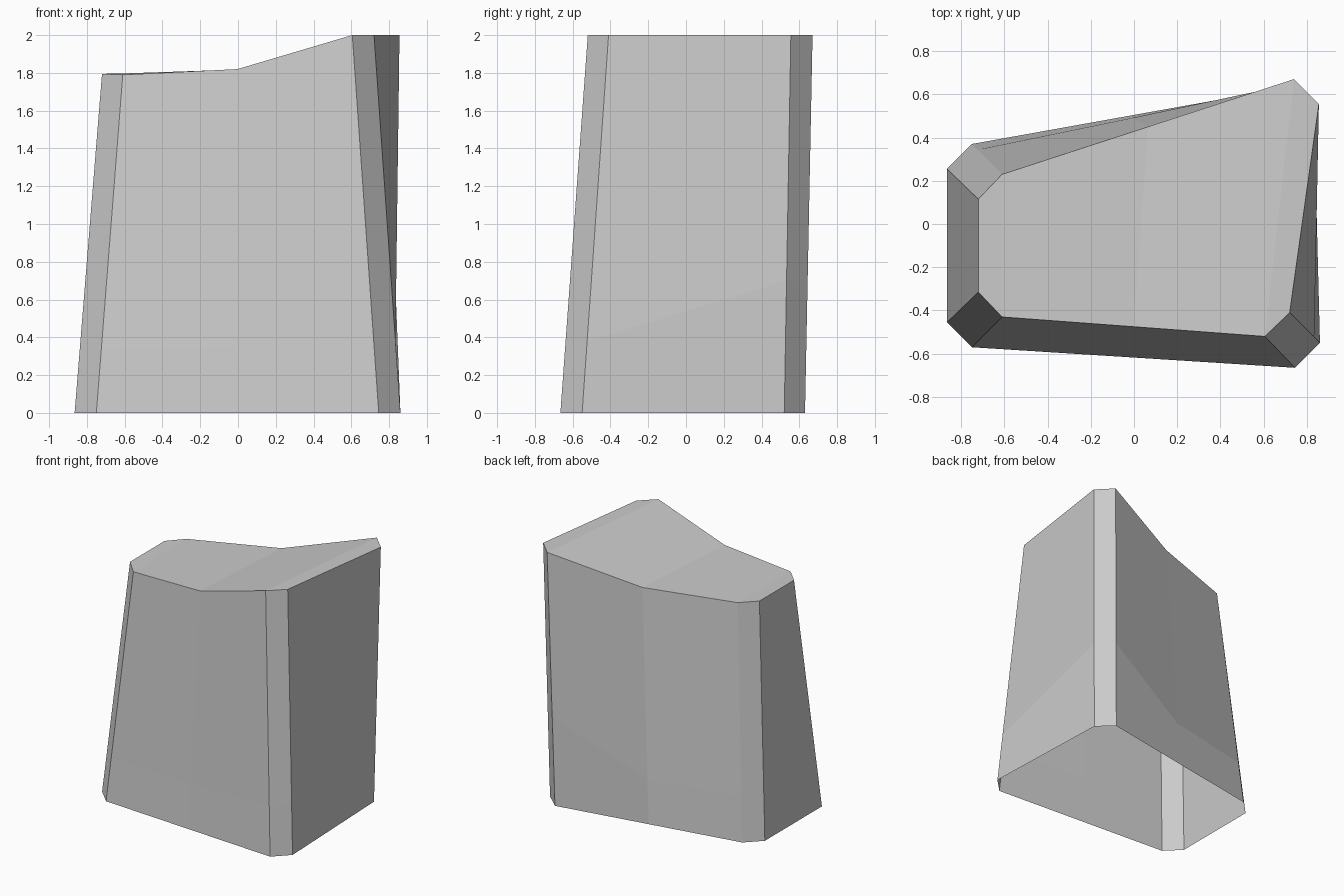
import bpy
import bmesh
from mathutils import Vector

cube = bpy.data.objects.get("Cube")
if cube:
    bpy.data.objects.remove(cube)

# Plain grey material
grey = bpy.data.materials.new("plain_grey")
grey.use_nodes = True
colour = (0.6, 0.6, 0.6, 1)
grey.diffuse_color = colour
grey.node_tree.nodes["Principled BSDF"].inputs["Base Color"].default_value = colour


def outline(points):
    """Chamfered four-corner outline with a midpoint added on the front and back sides."""
    pts = [Vector(p) for p in points]
    front_mid = (pts[1] + pts[2]) / 2
    back_mid = (pts[5] + pts[6]) / 2
    return pts[:2] + [front_mid] + pts[2:6] + [back_mid] + pts[6:]


# Foot and rim, each counter-clockwise from the left end of the front
foot = outline([(-0.865, -0.455, 0), (-0.75, -0.57, 0), (0.745, -0.665, 0), (0.86, -0.55, 0),
                (0.82, 0.52, 0), (0.70, 0.63, 0), (-0.75, 0.37, 0), (-0.865, 0.255, 0)])
rim = outline([(-0.72, -0.315, 1.795), (-0.61, -0.43, 1.79), (0.605, -0.52, 2), (0.72, -0.41, 2),
               (0.855, 0.555, 2), (0.74, 0.67, 2), (-0.61, 0.23, 1.797), (-0.72, 0.115, 1.795)])
rim[2].z = rim[7].z = 1.82

# Low seam around the walls, rising at one back corner
seam = [a.lerp(b, 0.35 if i in (5, 6) else 0.19)
        for i, (a, b) in enumerate(zip(foot, rim))]

bm = bmesh.new()
rings = [[bm.verts.new(p) for p in ring] for ring in (foot, seam, rim)]
count = len(foot)

# Walls, open at the bottom
for low, high in zip(rings, rings[1:]):
    for i in range(count):
        j = (i + 1) % count
        bm.faces.new((low[i], low[j], high[j], high[i]))

# Bent top: strips between the front and back of the rim
top = rings[-1]
for a, b, c, d in ((0, 1, 8, 9), (1, 2, 7, 8), (2, 3, 6, 7), (3, 4, 5, 6)):
    bm.faces.new((top[a], top[b], top[c], top[d]))

bm.normal_update()
mesh = bpy.data.meshes.new("tapered_block")
bm.to_mesh(mesh)
bm.free()
mesh.materials.append(grey)
block = bpy.data.objects.new("tapered_block", mesh)
bpy.context.collection.objects.link(block)
